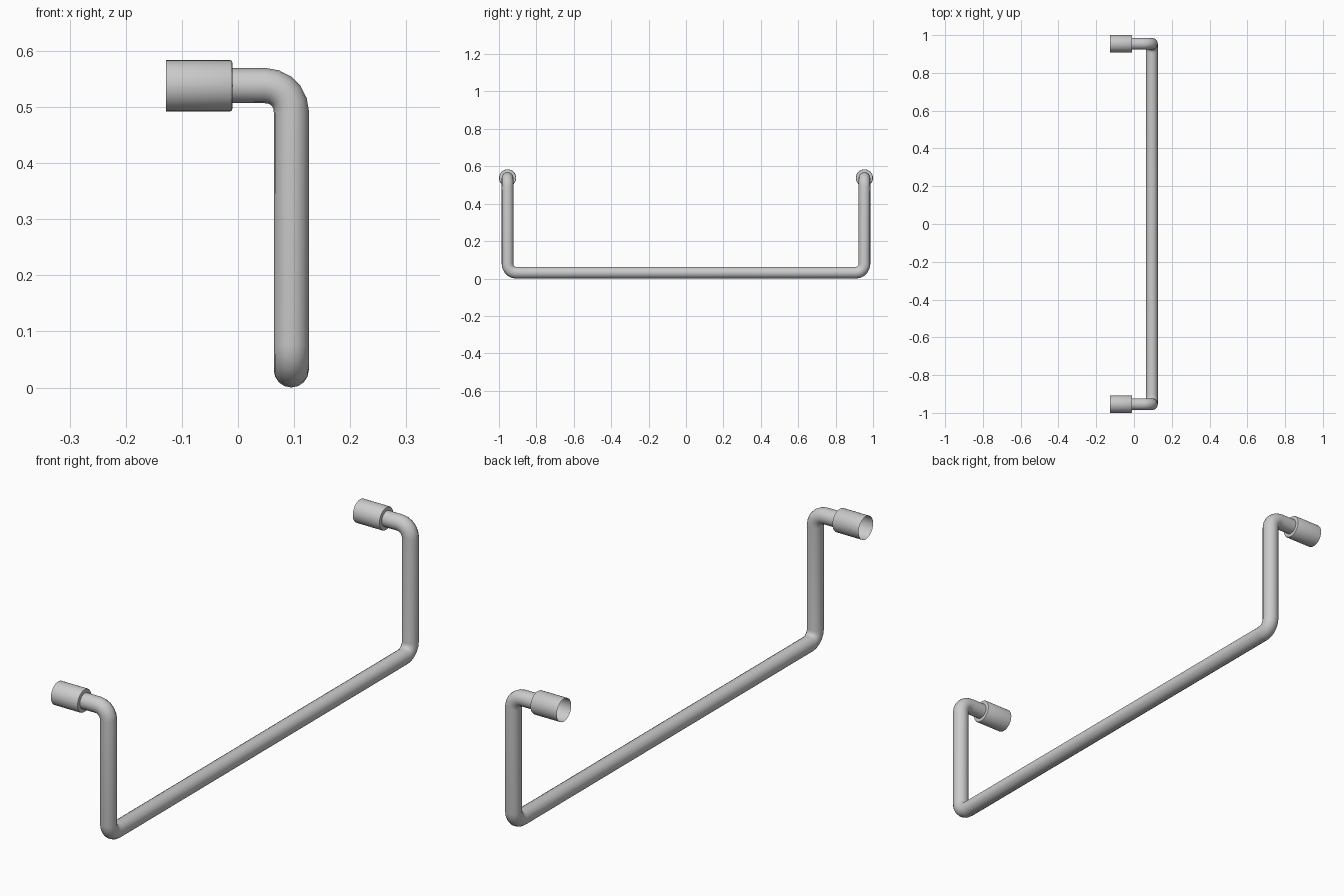
import bpy, bmesh, math
from mathutils import Vector

if "Cube" in bpy.data.objects:
    bpy.data.objects.remove(bpy.data.objects["Cube"])

R = 0.0312                      # pipe radius
X, Y = 0.095, 0.954             # pipe plane and arm spacing
Z_LOW, Z_TOP = R, 0.538
COLLAR_R, X_BACK, X_FRONT = 0.0458, -0.128, -0.01


def smooth(obj, angle):
    bpy.ops.object.select_all(action='DESELECT')
    obj.select_set(True)
    bpy.context.view_layer.objects.active = obj
    bpy.ops.object.shade_smooth_by_angle(angle=math.radians(angle))


def rounded_path(corners, radius, steps):
    """Replace each right-angled corner with a circular bend."""
    pts = [corners[0]]
    for a, b, c in zip(corners, corners[1:], corners[2:]):
        u, v = (a - b).normalized(), (c - b).normalized()
        centre = b + (u + v) * radius
        for i in range(steps + 1):
            t = math.pi / 2 * i / steps
            pts.append(centre - v * radius * math.cos(t) - u * radius * math.sin(t))
    return pts + [corners[-1]]


# Bent rail: one continuous pipe from collar to collar
corners = [Vector(p) for p in (
    (X_FRONT - 0.005, -Y, Z_TOP), (X, -Y, Z_TOP), (X, -Y, Z_LOW),
    (X, Y, Z_LOW), (X, Y, Z_TOP), (X_FRONT - 0.005, Y, Z_TOP))]
path = rounded_path(corners, 0.046, 5)
curve = bpy.data.curves.new("rail_path", 'CURVE')
curve.dimensions = '3D'
curve.bevel_depth = R
curve.bevel_resolution = 6
spline = curve.splines.new('POLY')
spline.points.add(len(path) - 1)
for p, co in zip(spline.points, path):
    p.co = (*co, 1)
rail = bpy.data.objects.new("bent_rail", curve)
bpy.context.collection.objects.link(rail)
bpy.context.view_layer.objects.active = rail
rail.select_set(True)
bpy.ops.object.convert(target='MESH')
smooth(bpy.context.view_layer.objects.active, 40)


# Wall collars: open at the wall end, softened rim where the pipe enters
def collar(name, y, sides=32):
    profile = [(X_BACK, COLLAR_R), (X_FRONT - 0.004, COLLAR_R),
               (X_FRONT - 0.001, COLLAR_R - 0.0015),
               (X_FRONT, COLLAR_R - 0.005), (X_FRONT, R - 0.001)]
    bm = bmesh.new()
    rings = [[bm.verts.new((x, y + r * math.cos(math.tau * i / sides),
                            Z_TOP + r * math.sin(math.tau * i / sides)))
              for i in range(sides)] for x, r in profile]
    for a, b in zip(rings, rings[1:]):
        for i in range(sides):
            j = (i + 1) % sides
            bm.faces.new((a[i], a[j], b[j], b[i]))
    bmesh.ops.recalc_face_normals(bm, faces=bm.faces)
    mesh = bpy.data.meshes.new(name)
    bm.to_mesh(mesh)
    bm.free()
    obj = bpy.data.objects.new(name, mesh)
    bpy.context.collection.objects.link(obj)
    smooth(obj, 40)


collar("front_wall_collar", -Y)
collar("back_wall_collar", Y)
